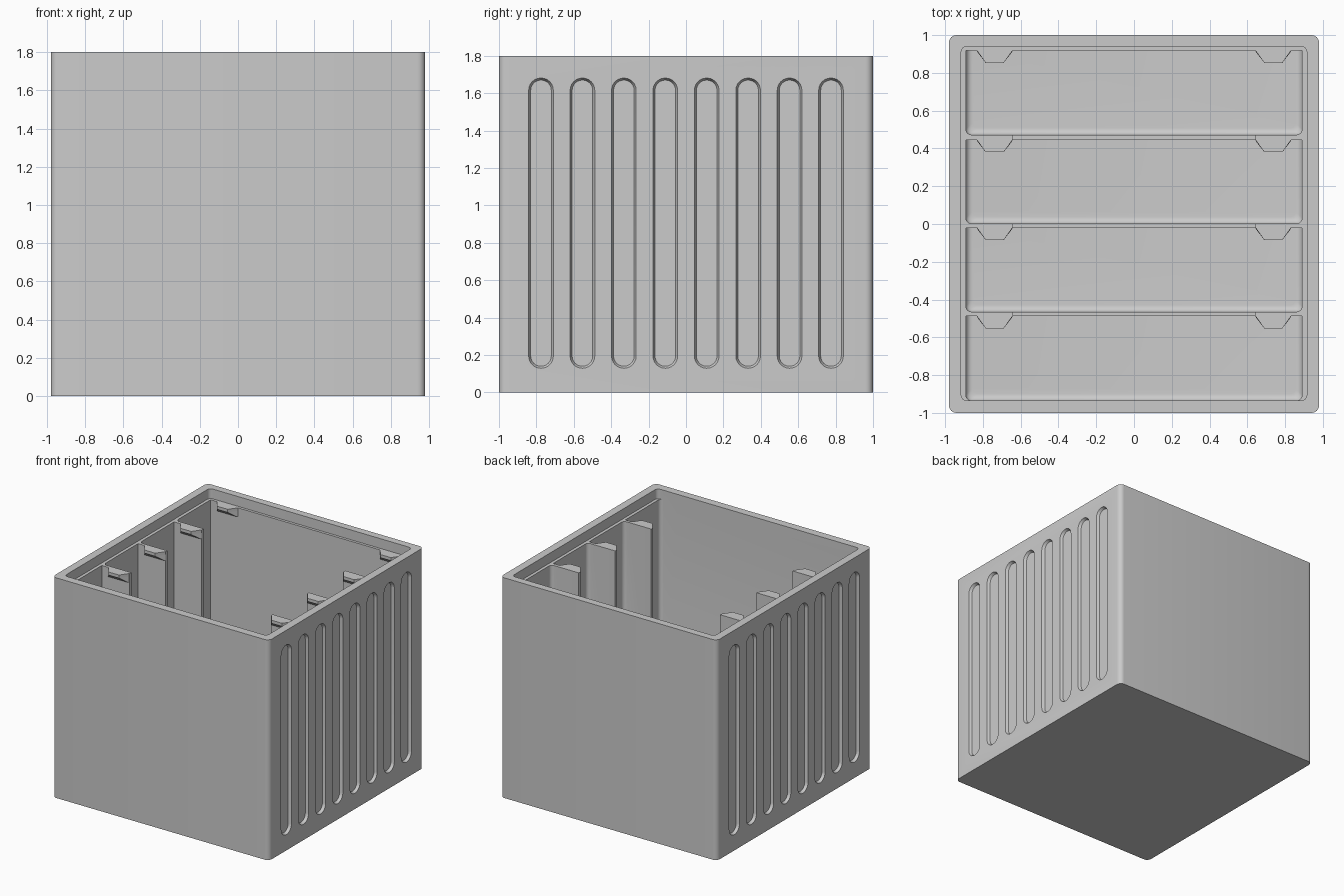
import bpy, bmesh
from math import sin, cos, pi

old = bpy.data.objects.get("Cube")
if old:
    bpy.data.objects.remove(old, do_unlink=True)

grey = bpy.data.materials.new("plain_grey")
grey.use_nodes = True
grey.diffuse_color = (0.6, 0.6, 0.6, 1)
grey.node_tree.nodes["Principled BSDF"].inputs["Base Color"].default_value = grey.diffuse_color

HEIGHT, LEDGE, FLOOR, SADDLE = 1.8, 1.72, 0.08, 0.45
INNER_X = 0.89
STEPS = 6


def rounded(u0, u1, v0, v1, low_r, high_r):
    """Outline of a rectangle with separate radii on its low and high v corners."""
    pts = []
    corners = [(u1, v1, -1, -1, high_r), (u0, v1, 1, -1, high_r),
               (u0, v0, 1, 1, low_r), (u1, v0, -1, 1, low_r)]
    for i, (u, v, su, sv, r) in enumerate(corners):
        for k in range(STEPS + 1 if r else 1):
            a = (i + k / STEPS) * pi / 2
            pts.append((u + su * r + r * cos(a), v + sv * r + r * sin(a)) if r else (u, v))
    return pts


def loft(name, loops):
    """Closed solid through a stack of equal-length 3D loops."""
    bm = bmesh.new()
    rings = [[bm.verts.new(p) for p in loop] for loop in loops]
    for a, b in zip(rings, rings[1:]):
        for i in range(len(a)):
            j = (i + 1) % len(a)
            bm.faces.new((a[i], a[j], b[j], b[i]))
    bm.faces.new(rings[0])
    bm.faces.new(rings[-1])
    bmesh.ops.recalc_face_normals(bm, faces=bm.faces)
    mesh = bpy.data.meshes.new(name)
    bm.to_mesh(mesh)
    bm.free()
    mesh.materials.append(grey)
    obj = bpy.data.objects.new(name, mesh)
    bpy.context.collection.objects.link(obj)
    return obj


def prism(name, outline, z0, z1):
    return loft(name, [[(u, v, z) for u, v in outline] for z in (z0, z1)])


def activate(obj):
    bpy.ops.object.select_all(action='DESELECT')
    obj.select_set(True)
    bpy.context.view_layer.objects.active = obj


def cut(target, cutter):
    cutter.hide_render = True
    mod = target.modifiers.new("cut", 'BOOLEAN')
    mod.operation, mod.solver, mod.object = 'DIFFERENCE', 'EXACT', cutter
    activate(target)
    bpy.ops.object.modifier_apply(modifier=mod.name)
    bpy.data.objects.remove(cutter, do_unlink=True)


# Outer box with rounded upright edges and a stepped lip at the top
box = prism("box_body", rounded(-0.98, 0.98, -1, 1, 0.04, 0.04), 0, HEIGHT)
cut(box, prism("lip_cutter", rounded(-0.915, 0.915, -0.935, 0.94, 0.03, 0.03),
               LEDGE, HEIGHT + 0.1))

# Four compartments, with floors rounded along the front and sides
fronts = (-0.935, -0.465, 0.002, 0.472)
backs = (-0.488, -0.02, 0.445, 0.918)
fillet = 0.035
for front, back in zip(fronts, backs):
    loops = []
    for k in range(STEPS + 1):
        a = k / STEPS * pi / 2
        inset = fillet * (1 - sin(a))
        z = FLOOR + fillet * (1 - cos(a))
        outline = rounded(inset - INNER_X, INNER_X - inset, front + inset, back, 0.03, 0)
        loops.append([(x, y, z) for x, y in outline])
    loops.append([(x, y, HEIGHT + 0.05) for x, y, _ in loops[-1]])
    cut(box, loft("compartment_cutter", loops))

# Dividers drop low between the side fins
for back, front in zip(backs, fronts[1:]):
    cut(box, prism("divider_cutter", rounded(-0.64, 0.64, back - 0.01, front + 0.01, 0, 0),
                   SADDLE, HEIGHT))

# Eight shallow round-ended grooves on each side
for side in (-1, 1):
    for i in range(8):
        yc = (i - 3.5) * 0.2215
        loops = []
        for depth, half in ((-0.02, 0.066), (0, 0.066), (0.022, 0.055)):
            shape = rounded(yc - half, yc + half, 0.905 - 0.71 - half, 0.905 + 0.71 + half,
                            half * 0.99, half * 0.99)
            loops.append([(side * (0.98 - depth), y, z) for y, z in shape])
        cut(box, loft("groove_cutter", loops))

activate(box)
bpy.ops.object.shade_smooth_by_angle(angle=pi / 6)

# Tapered retaining tabs on the back wall and on each fin
for i, back in enumerate(backs):
    for side, label in ((-1, "right"), (1, "left")):
        def trapezoid(reach, z):
            taper = 0.05 * reach / 0.065
            return [(side * x, y, z) for x, y in (
                (0.64, back + 0.005), (0.835, back + 0.005),
                (0.835 - taper, back - reach), (0.64 + taper, back - reach))]
        loft(f"{label}_tab_{i + 1}", [trapezoid(0.01, LEDGE - 0.07),
                                     trapezoid(0.065, LEDGE - 0.025),
                                     trapezoid(0.065, LEDGE)])
